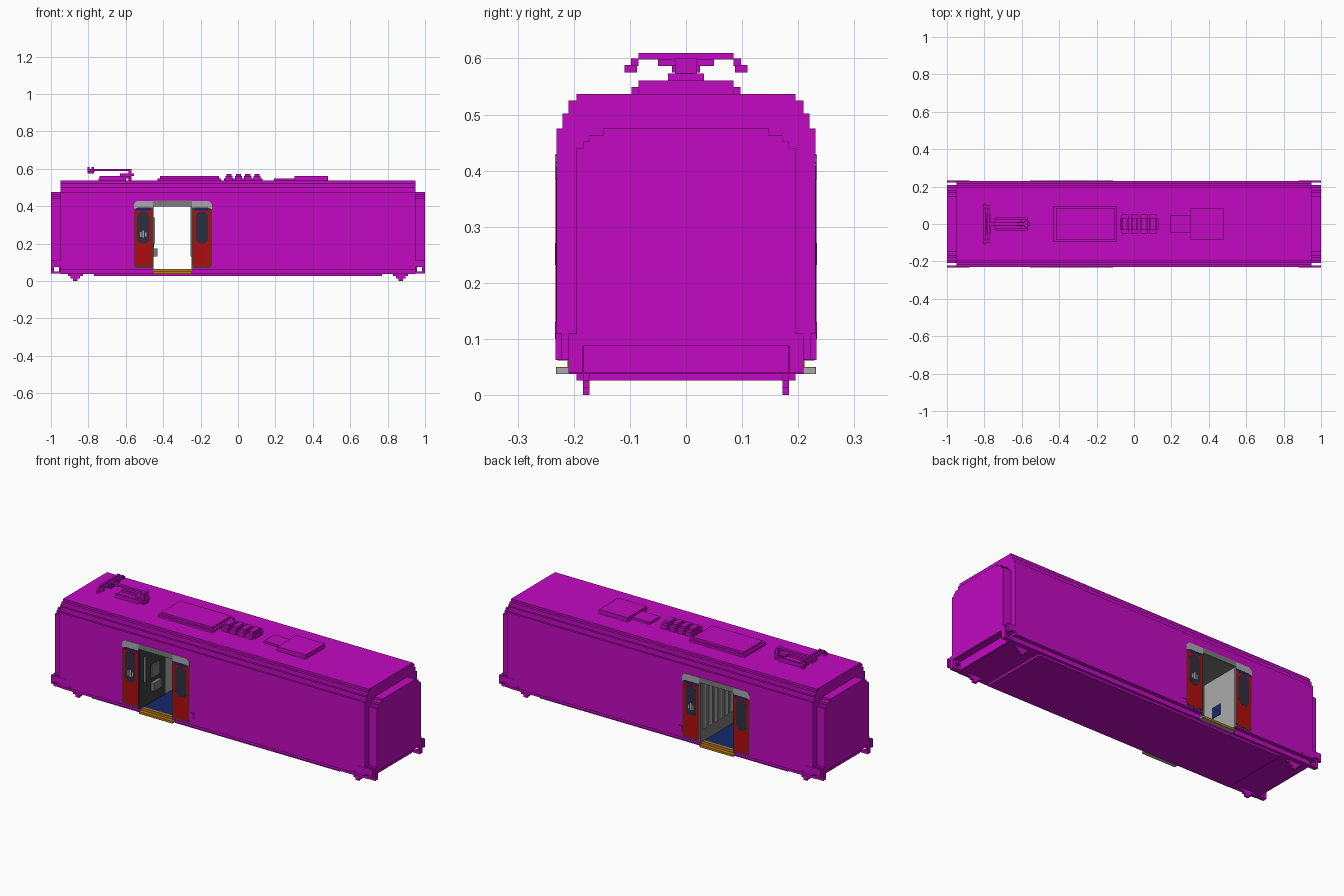
import bpy, bmesh, math

if "Cube" in bpy.data.objects:
    bpy.data.objects.remove(bpy.data.objects["Cube"], do_unlink=True)


def material(name, r, g, b):
    m = bpy.data.materials.new(name)
    m.use_nodes = True
    m.diffuse_color = (r, g, b, 1)
    m.node_tree.nodes["Principled BSDF"].inputs["Base Color"].default_value = (r, g, b, 1)
    return m


MAGENTA = material("magenta", 0.54, 0.003, 0.54)
RED = material("door red", 0.43, 0.004, 0.004)
LIGHT = material("light grey", 0.40, 0.40, 0.40)
MID = material("mid grey", 0.20, 0.20, 0.20)
DARK = material("dark grey", 0.045, 0.05, 0.05)
SLATE = material("window slate", 0.026, 0.028, 0.053)
BLUE = material("floor blue", 0.006, 0.022, 0.15)
ORANGE = material("step orange", 0.50, 0.20, 0.01)


def prism(name, pts, a, b, mat, axis="x"):
    """Extrude a 2D outline: (y, z) along x, or (x, z) along y."""
    bm = bmesh.new()
    place = (lambda t, p: (t, p[0], p[1])) if axis == "x" else (lambda t, p: (p[0], t, p[1]))
    face = bm.faces.new([bm.verts.new(place(a, p)) for p in pts])
    new = bmesh.ops.extrude_face_region(bm, geom=[face])["geom"]
    shift = (b - a, 0, 0) if axis == "x" else (0, b - a, 0)
    bmesh.ops.translate(bm, vec=shift, verts=[v for v in new if isinstance(v, bmesh.types.BMVert)])
    bmesh.ops.recalc_face_normals(bm, faces=bm.faces)
    me = bpy.data.meshes.new(name)
    bm.to_mesh(me)
    bm.free()
    me.materials.append(mat)
    ob = bpy.data.objects.new(name, me)
    bpy.context.collection.objects.link(ob)
    return ob


def box(name, x0, x1, y0, y1, z0, z1, mat):
    return prism(name, [(y0, z0), (y1, z0), (y1, z1), (y0, z1)], x0, x1, mat)


def stepped(half, center=0.0):
    """Symmetric stepped outline from (half width, bottom, top) bands."""
    right = []
    for w, z0, z1 in half:
        right += [(w, z0), (w, z1)]
    return [(center + w, z) for w, z in right] + [(center - w, z) for w, z in reversed(right)]


# Body shell, split around the open vestibule
DX0, DX1, FLOOR, CEIL = -0.455, -0.245, 0.062, 0.402
ROOF = [(0.22, 0.475, 0.502), (0.209, 0.502, 0.525), (0.195, 0.525, 0.537)]
full = stepped([(0.209, 0.038, 0.063), (0.231, 0.063, 0.475)] + ROOF)
prism("body_short_section", full, -0.95, DX0, MAGENTA)
prism("body_long_section", full, DX1, 0.95, MAGENTA)
prism("body_above_doors", stepped([(0.231, CEIL, 0.475)] + ROOF), DX0, DX1, MAGENTA)
box("body_below_doors", DX0, DX1, -0.209, 0.209, 0.038, 0.055, MAGENTA)
box("underframe", -0.77, 0.77, -0.195, 0.195, 0.026, 0.04, MAGENTA)

# Rounded ends, corner brackets and wheel guards
end_outline = stepped([(0.195, 0.088, 0.44), (0.183, 0.44, 0.452), (0.172, 0.452, 0.464),
                       (0.147, 0.464, 0.476)])
for s, end in ((-1, "right"), (1, "left")):
    prism(f"{end}_end_block", end_outline, s * 0.95, s * 1.0, MAGENTA)
    box(f"{end}_end_sill", s * 0.94, s * 0.957, -0.183, 0.183, 0.04, 0.088, MAGENTA)
    guard = stepped([(0.012, 0, 0.013), (0.025, 0.013, 0.026), (0.04, 0.026, 0.04)], s * 0.87)
    for t, side in ((-1, "front"), (1, "back")):
        n = f"{end}_{side}"
        prism(n + "_wheel_guard", guard, t * 0.172, t * 0.184, MAGENTA, "y")
        box(n + "_outer_rail", s * 0.90, s * 1.0, t * 0.221, t * 0.2325, 0.075, 0.11, MAGENTA)
        box(n + "_outer_rail_tip", s * 0.985, s * 1.0, t * 0.221, t * 0.2325, 0.063, 0.075, MAGENTA)
        box(n + "_inner_rail", s * 0.94, s * 1.0, t * 0.184, t * 0.209, 0.075, 0.11, MAGENTA)
        box(n + "_rail_post", s * 0.985, s * 1.0, t * 0.184, t * 0.209, 0.052, 0.075, MAGENTA)
        box(n + "_rail_foot", s * 0.94, s * 1.0, t * 0.184, t * 0.209, 0.04, 0.052, MAGENTA)
        # Step shaped tab on the corner
        box(n + "_corner_tab", s * 0.88, s * 0.95, t * 0.20, t * 0.2325, 0.063, 0.075, MAGENTA)

# Roof equipment
R = 0.537
box("roof_unit_base", -0.43, -0.09, -0.097, 0.097, R, 0.549, MAGENTA)
box("roof_unit_lid", -0.418, -0.102, -0.085, 0.085, 0.549, 0.561, MAGENTA)
box("resistor_base", -0.075, 0.13, -0.03, 0.03, R, 0.549, MAGENTA)
for i in range(4):
    x = -0.048 + i * 0.05
    box(f"resistor_{i + 1}", x - 0.019, x + 0.019, -0.05, 0.05, R, 0.561, MAGENTA)
    box(f"resistor_cap_{i + 1}", x - 0.014, x + 0.014, -0.032, 0.032, 0.561, 0.573, MAGENTA)
box("roof_box", 0.303, 0.48, -0.085, 0.085, R, 0.561, MAGENTA)
box("roof_box_duct", 0.193, 0.303, -0.045, 0.045, R, 0.549, MAGENTA)

# Pantograph: base, folded arms and bowed contact head
box("pantograph_base", -0.745, -0.60, -0.03, 0.03, R, 0.549, MAGENTA)
for t in (-1, 1):
    box("pantograph_base_rail", -0.74, -0.57, t * 0.022, t * 0.034, 0.549, 0.561, MAGENTA)
    box("pantograph_head_shoulder", -0.805, -0.77, t * 0.085, t * 0.098, 0.587, 0.60, MAGENTA)
    box("pantograph_head_horn", -0.805, -0.79, t * 0.087, t * 0.11, 0.575, 0.588, MAGENTA)
box("pantograph_lower_arm", -0.63, -0.555, -0.012, 0.012, 0.561, 0.574, MAGENTA)
box("pantograph_knee", -0.585, -0.57, -0.02, 0.02, R, 0.60, MAGENTA)
box("pantograph_upper_arm", -0.79, -0.575, -0.008, 0.008, 0.589, 0.60, MAGENTA)
box("pantograph_head_support", -0.79, -0.765, -0.05, 0.05, 0.587, 0.598, MAGENTA)
box("pantograph_head_spring", -0.80, -0.77, -0.025, 0.025, 0.575, 0.587, MAGENTA)
for x in (-0.805, -0.782):
    box("pantograph_contact_bar", x, x + 0.012, -0.085, 0.085, 0.598, 0.61, MAGENTA)

# Vestibule lining
box("vestibule_floor", DX0, DX1, -0.209, 0.209, 0.055, FLOOR, BLUE)
box("vestibule_ceiling", DX0, DX1, -0.229, 0.229, CEIL - 0.004, CEIL, MID)
box("partition_front_half", DX0, DX0 + 0.004, -0.229, 0.0, FLOOR, CEIL, DARK)
box("partition_back_half", DX0, DX0 + 0.004, 0.0, 0.229, FLOOR, CEIL, LIGHT)
box("wall_sign", DX0 + 0.004, DX0 + 0.007, 0.06, 0.12, 0.18, 0.24, BLUE)
box("slatted_wall", DX1 - 0.004, DX1, -0.229, 0.229, FLOOR, CEIL, MID)
for i in range(9):
    y = -0.19 + i * 0.0475
    box(f"wall_slat_{i + 1}", DX1 - 0.009, DX1 - 0.004, y - 0.014, y + 0.014, 0.13, CEIL - 0.004, LIGHT)
box("folding_seat", DX0, DX0 + 0.024, -0.13, -0.06, 0.13, 0.175, MID)
box("seat_back", DX0, DX0 + 0.012, -0.13, -0.06, 0.20, 0.27, MID)
box("grab_rail", DX0, DX0 + 0.012, -0.19, -0.18, 0.20, 0.34, LIGHT)


def rounded(x0, x1, z0, z1, r, n=3):
    """Rounded rectangle outline."""
    pts = []
    for cx, cz, a0 in ((x1 - r, z1 - r, 0), (x0 + r, z1 - r, 90), (x0 + r, z0 + r, 180), (x1 - r, z0 + r, 270)):
        for i in range(n + 1):
            a = math.radians(a0 + 90 * i / n)
            pts.append((cx + r * math.cos(a), cz + r * math.sin(a)))
    return pts


# Doors on both long sides, slid open
for t, side in ((-1, "front"), (1, "back")):
    def plate(name, pts, depth, mat):
        return prism(f"{side}_{name}", pts, t * 0.229, t * depth, mat, "y")

    for x0, x1, leaf in ((-0.557, DX0, "right"), (DX1, -0.14, "left")):
        plate(leaf + "_door_frame", rounded(x0, x1, 0.07, 0.42, 0.012), 0.2318, DARK)
        plate(leaf + "_door_leaf", rounded(x0 + 0.005, x1 - 0.005, 0.077, 0.39, 0.012), 0.2324, RED)
        plate(leaf + "_door_top_band", [(x0 + 0.012, 0.376), (x1 - 0.012, 0.376), (x1 - 0.012, 0.395),
                                        (x0 + 0.012, 0.395)], 0.2328, BLUE)
        c = (x0 + x1) / 2
        plate(leaf + "_door_window", rounded(c - 0.033, c + 0.033, 0.20, 0.37, 0.028, 4), 0.2330, SLATE)
        # Grey header with its rounded outer corner
        o, i = (x0, x1) if leaf == "right" else (x1, x0)
        d = 1 if i > o else -1
        plate(leaf + "_door_header", [(o, 0.385), (o + d * 0.02, 0.392), (i, 0.392), (i, 0.428),
                                      (o + d * 0.02, 0.428), (o + d * 0.006, 0.42), (o, 0.41)], 0.2334, LIGHT)
        # Pale window marking on the leaf to the viewer's left
        if (leaf == "right") == (t < 0):
            for k in range(3):
                mx, h = c - 0.018 + k * 0.014, (0.018, 0.026, 0.014)[k]
                plate("window_mark", [(mx, 0.245 - h / 2), (mx + 0.008, 0.245 - h / 2),
                                      (mx + 0.008, 0.245 + h), (mx, 0.245 + h)], 0.2336, LIGHT)
    plate("doorway_lintel", [(DX0, CEIL), (DX1, CEIL), (DX1, 0.43), (DX0, 0.43)], 0.2330, MID)
    plate("door_control_box", [(-0.14, 0.10), (-0.112, 0.10), (-0.112, 0.13), (-0.14, 0.13)], 0.2335, MAGENTA)
    # Boarding step with an orange edge
    box(f"{side}_step", DX0, DX1, t * 0.205, t * 0.230, 0.038, 0.048, LIGHT)
    box(f"{side}_step_edge", DX0 + 0.001, DX1 - 0.001, t * 0.230, t * 0.232, 0.038, 0.05, ORANGE)
    box(f"{side}_step_tread", DX0 + 0.001, DX1 - 0.001, t * 0.209, t * 0.230, 0.048, 0.05, ORANGE)
    box(f"{side}_threshold", DX0, DX1, t * 0.195, t * 0.211, 0.05, 0.064, ORANGE)
